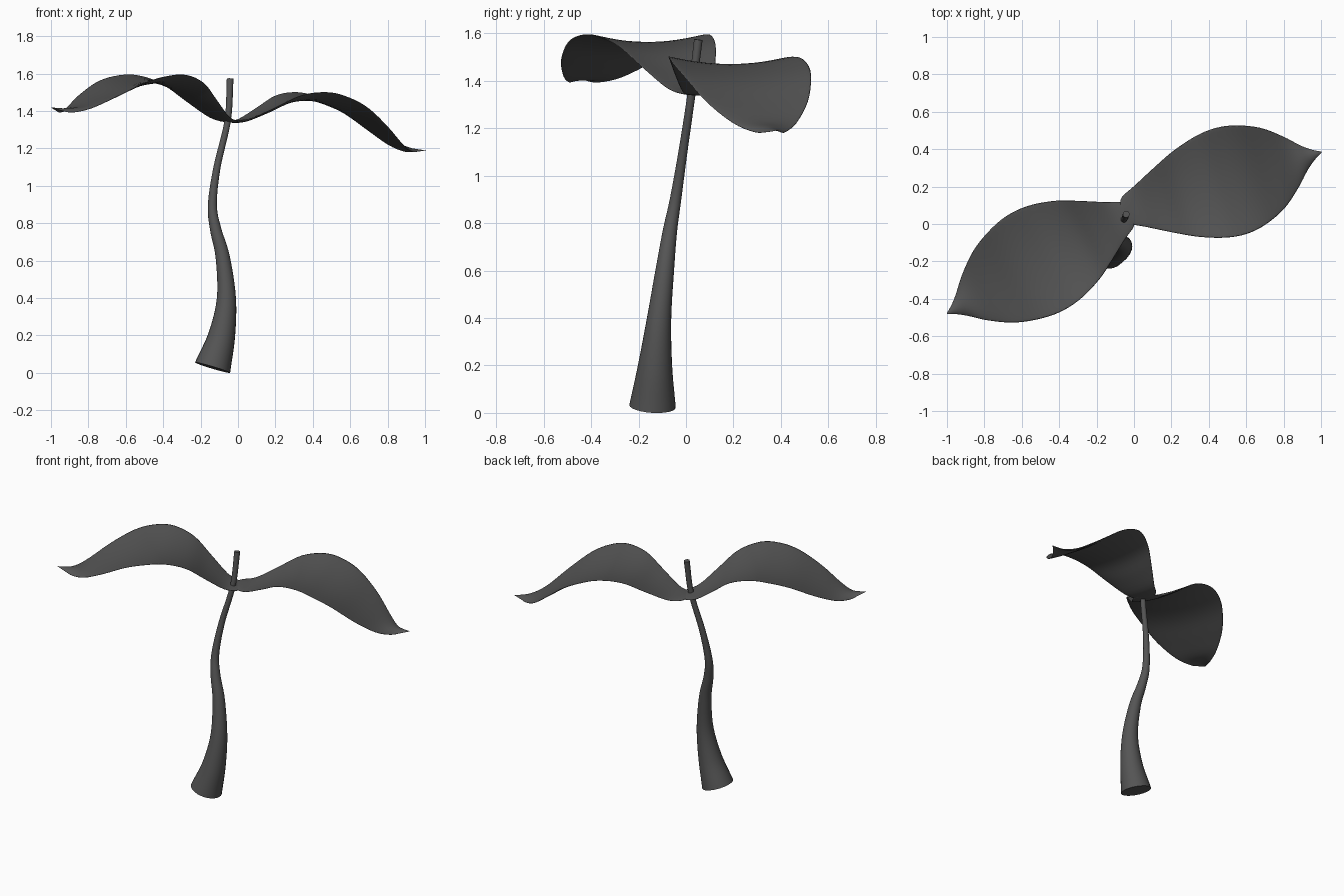
import bpy, bmesh, math
from mathutils import Vector, Matrix

if "Cube" in bpy.data.objects:
    bpy.data.objects.remove(bpy.data.objects["Cube"])

dark = bpy.data.materials.new("dark_grey")
dark.diffuse_color = (.09, .09, .09, 1)
dark.use_nodes = True
dark.node_tree.nodes["Principled BSDF"].inputs["Base Color"].default_value = dark.diffuse_color


def spline(points, per):
    """Smooth curve through points of any dimension."""
    p = [Vector(q) for q in points]
    p = [2 * p[0] - p[1]] + p + [2 * p[-1] - p[-2]]
    out = []
    for i in range(1, len(p) - 2):
        a, b, c, d = p[i - 1:i + 3]
        for k in range(per):
            t = k / per
            out.append(0.5 * (2 * b + (c - a) * t + (2 * a - 5 * b + 4 * c - d) * t**2
                              + (3 * b - 3 * c + d - a) * t**3))
    return out + [p[-2]]


def build(name, rings, matrix=Matrix(), angle=50):
    """Skin rings of points into a smooth capped tube."""
    bm = bmesh.new()
    grid = [[bm.verts.new(matrix @ Vector(v)) for v in ring] for ring in rings]
    n = len(grid[0])
    for r0, r1 in zip(grid, grid[1:]):
        for j in range(n):
            k = (j + 1) % n
            bm.faces.new((r0[j], r0[k], r1[k], r1[j]))
    bm.faces.new(grid[0][::-1])
    bm.faces.new(grid[-1])
    bmesh.ops.recalc_face_normals(bm, faces=bm.faces)
    mesh = bpy.data.meshes.new(name)
    bm.to_mesh(mesh)
    bm.free()
    mesh.materials.append(dark)
    obj = bpy.data.objects.new(name, mesh)
    bpy.context.collection.objects.link(obj)
    bpy.ops.object.select_all(action='DESELECT')
    obj.select_set(True)
    bpy.context.view_layer.objects.active = obj
    bpy.ops.object.shade_smooth_by_angle(angle=math.radians(angle))


# Stem: centre x, y, z and radius, tapering upward
path = spline([(-.136, -.141, .028, .098), (-.087, -.130, .2, .072), (-.062, -.113, .4, .051),
               (-.082, -.087, .62, .038), (-.120, -.067, .77, .030), (-.137, -.044, .9, .024),
               (-.112, -.013, 1.1, .019), (-.055, .024, 1.35, .017), (-.042, .052, 1.573, .018)], 6)
rings = []
for i, p in enumerate(path):
    tan = (path[min(i + 1, len(path) - 1)] - path[max(i - 1, 0)]).to_3d().normalized()
    side = Vector((0, 1, 0)).cross(tan).normalized()
    up = tan.cross(side)
    rings.append([p.to_3d() + p.w * (side * math.cos(a) + up * math.sin(a))
                  for a in (math.tau * k / 24 for k in range(24))])
build("stem", rings)

# Leaf: distance along, half width, edge height, cup depth
profile = spline([(-.025, .03, 0, 0), (-.005, .073, 0, 0), (.07, .113, .025, .006),
                  (.18, .178, .115, .025), (.29, .238, .205, .036), (.42, .282, .248, .040),
                  (.54, .295, .242, .040), (.66, .277, .209, .034), (.80, .225, .138, .020),
                  (.92, .143, .072, .000), (1.0, .070, .048, -.016), (1.05, .030, .058, -.010),
                  (1.097, .002, .075, 0)], 4)
turn = [math.tau * k / 32 for k in range(32)]


def leaf(name, base, heading, droop):
    """Thin rounded blade, cupped across and arched along its length."""
    rows = []
    for u, w, z, cup in profile:
        thick = .008 * min(1, w / .08)
        rows.append([(u, w * math.cos(a) - .01 * math.sin(math.pi * u / 1.1),
                      z - cup * math.sin(a)**2 + thick * math.sin(a)) for a in turn])
    build(name, rows, Matrix.Translation(base)
          @ Matrix.Rotation(math.radians(heading), 4, 'Z')
          @ Matrix.Rotation(math.radians(droop), 4, 'Y'), 180)


leaf("left_leaf", (-.04, .05, 1.345), 208.9, 0)
leaf("right_leaf", (-.04, .074, 1.345), 16.6, 12)
